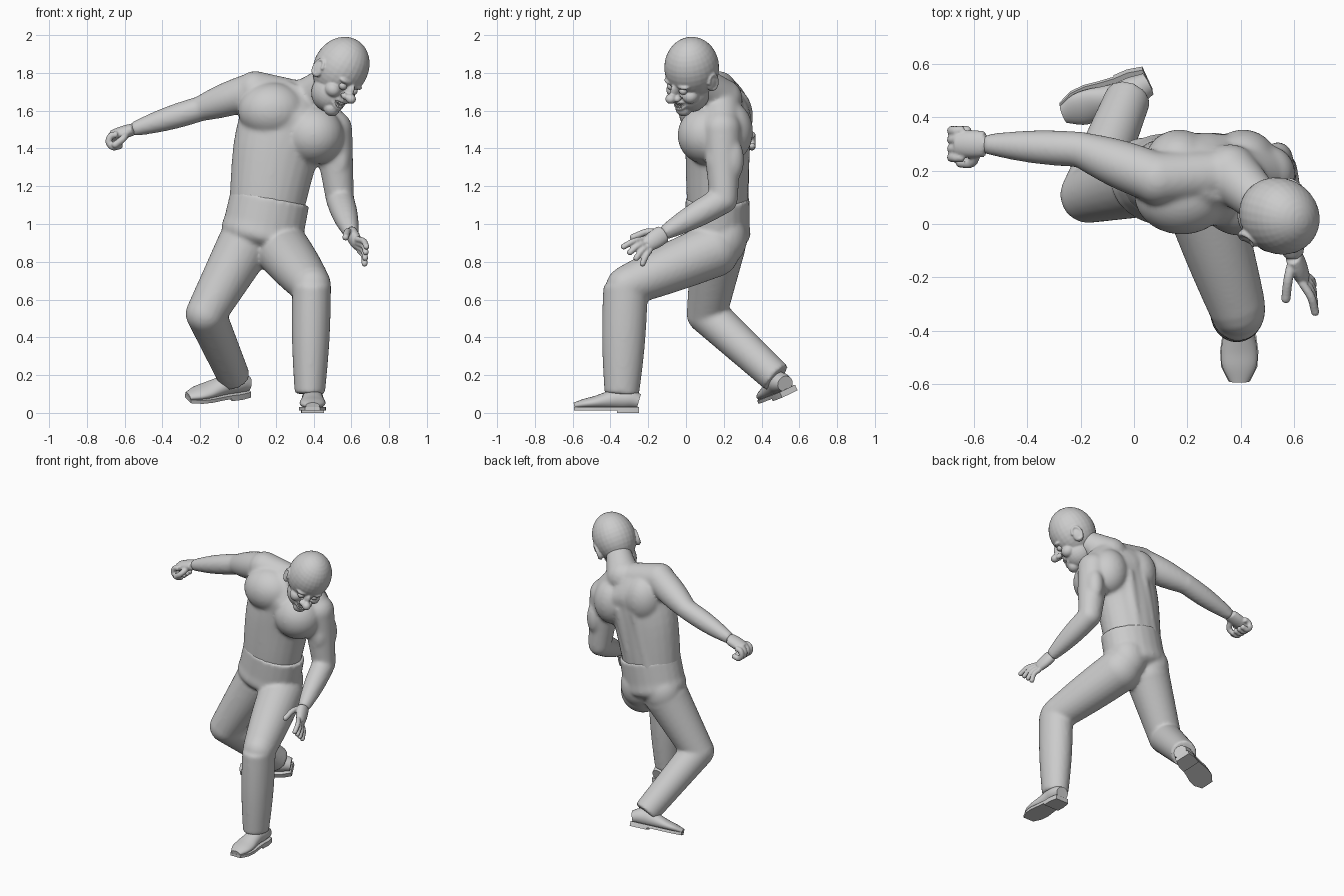
import bpy, bmesh, math
from mathutils import Vector, Matrix

cube = bpy.data.objects.get("Cube")
if cube:
    bpy.data.objects.remove(cube)

grey = bpy.data.materials.new("plain_grey")
grey.use_nodes = True
colour = (.6, .6, .6, 1)
grey.diffuse_color = colour
grey.node_tree.nodes["Principled BSDF"].inputs["Base Color"].default_value = colour

# Joints of the pose
skull = Vector((.525, .035, 1.795))
neck_base = Vector((.36, .19, 1.66))
right_shoulder = Vector((.09, .17, 1.71))
right_elbow = Vector((-.2, .28, 1.61))
right_wrist = Vector((-.56, .3, 1.5))
left_shoulder = Vector((.5, .19, 1.5))
left_elbow = Vector((.54, .2, 1.13))
left_wrist = Vector((.6, -.12, .95))
right_hip = Vector((.03, .17, .88))
right_knee = Vector((-.17, .11, .525))
right_ankle = Vector((-.02, .48, .185))
left_hip = Vector((.24, .14, .86))
left_knee = Vector((.39, -.32, .67))
left_ankle = Vector((.38, -.34, .1))
sideways = Vector((1, 0, -.2))


def spline(stations, steps):
    """Catmull-Rom samples through stations of position and two radii."""
    pts = [Vector(s) for s in stations]
    pts = [2 * pts[0] - pts[1]] + pts + [2 * pts[-1] - pts[-2]]
    samples = []
    for before, start, end, after in zip(pts, pts[1:], pts[2:], pts[3:]):
        go, stop = (end - before) / 2, (after - start) / 2
        for k in range(steps):
            t = k / steps
            ease = t * t * (3 - 2 * t)
            samples.append(start.lerp(end, ease) + go * t * (1 - t) ** 2 - stop * t * t * (1 - t))
    return samples + [pts[-2]]


def loft(bm, stations, ref, steps=4, sides=24):
    """Closed tube with elliptical rings; the first radius lies along ref."""
    samples = spline(stations, steps)
    centres = [Vector(s[:3]) for s in samples]
    last = len(centres) - 1
    angles = [math.tau * k / sides for k in range(sides)]
    rings = []
    for i, sample in enumerate(samples):
        tangent = (centres[min(i + 1, last)] - centres[max(i - 1, 0)]).normalized()
        side = Vector(ref)
        side = (side - tangent * side.dot(tangent)).normalized() * sample[3]
        other = tangent.cross(side).normalized() * sample[4]
        rings.append([bm.verts.new(centres[i] + side * math.cos(a) + other * math.sin(a)) for a in angles])
    for low, high in zip(rings, rings[1:]):
        bridge(bm, low, high)
    bm.faces.new(rings[0][::-1])
    bm.faces.new(rings[-1])


def bridge(bm, low, high):
    for k in range(len(low)):
        bm.faces.new((low[k - 1], low[k], high[k], high[k - 1]))


def ball(bm, centre, x, y, z):
    matrix = Matrix.Translation(centre) @ Matrix.Diagonal((x, y, z, 1))
    bmesh.ops.create_uvsphere(bm, u_segments=28, v_segments=18, radius=1, matrix=matrix)


def pair(bm, centre, x, y, z):
    for side in (1, -1):
        ball(bm, (side * centre[0], centre[1], centre[2]), x, y, z)


def limb(bm, a, b, start, end, swell=0, flat=1, ref=(.3, .9, .1)):
    """Tapered limb from joint a to joint b, with a muscle swelling and a round start."""
    stations = []
    for k in range(5):
        t = k / 4
        r = start + (end - start) * t + swell * math.sin(math.pi * t)
        stations.append((*a.lerp(b, t), r, r * flat))
    loft(bm, stations, ref)
    ball(bm, a, start, start, start)


def finger(bm, points, r, ref=(.1, .2, 1)):
    loft(bm, [(*p, r, r) for p in points], ref, sides=12)
    ball(bm, points[-1], r, r, r)


def trunk(bm, rows):
    """Body column from rows of sideways position, height and half width."""
    loft(bm, [(x, .167, z, w, min(.8 * w, .17)) for x, z, w in rows], sideways)


def finish(name, bm, matrix=Matrix(), voxel=0, smooth=3):
    bmesh.ops.recalc_face_normals(bm, faces=bm.faces)
    mesh = bpy.data.meshes.new(name)
    bm.to_mesh(mesh)
    bm.free()
    mesh.transform(matrix)
    mesh.materials.append(grey)
    obj = bpy.data.objects.new(name, mesh)
    bpy.context.collection.objects.link(obj)
    bpy.ops.object.select_all(action='DESELECT')
    obj.select_set(True)
    bpy.context.view_layer.objects.active = obj
    bpy.ops.object.shade_smooth_by_angle(angle=math.radians(50))
    if voxel:
        remesh = obj.modifiers.new("merge", 'REMESH')
        remesh.mode = 'VOXEL'
        remesh.voxel_size = voxel
        remesh.use_smooth_shade = True
        obj.modifiers.new("soften", 'SMOOTH').iterations = smooth


def frame(origin, back, up):
    """Local axes: x left, y back, z up."""
    back = Vector(back).normalized()
    up = Vector(up)
    up = (up - back * up.dot(back)).normalized()
    axes = Matrix((back.cross(up), back, up)).transposed().to_4x4()
    return Matrix.Translation(origin) @ axes


# Bare upper body: torso, neck, shoulders and arms
bm = bmesh.new()
trunk(bm, [(.14, 1, .19), (.16, 1.15, .205), (.2, 1.38, .23), (.25, 1.5, .26), (.28, 1.6, .25), (.34, 1.72, .1)])
limb(bm, neck_base, skull, .11, .07)
limb(bm, right_shoulder, neck_base, .1, .09)
limb(bm, neck_base, left_shoulder, .1, .1)
limb(bm, right_shoulder, right_elbow, .095, .067, .01)
limb(bm, right_elbow, right_wrist, .067, .037, .01)
limb(bm, left_shoulder, left_elbow, .105, .075)
limb(bm, left_elbow, left_wrist, .074, .039, .01)
# Chest, shoulder blades, upper arm muscles and back ridges
ball(bm, (.18, .11, 1.6), .18, .15, .15)
ball(bm, (.4, .11, 1.47), .16, .155, .155)
for x, z in ((.17, 1.57), (.41, 1.49)):
    ball(bm, (x, .23, z), .13, .125, .16)
for y in (.17, .24):
    ball(bm, (.54, y, 1.34), .058, .068, .12)
for offset in (-.06, .06):
    limb(bm, Vector((.15 + offset, .28, 1.1)), Vector((.25 + offset, .3, 1.5)), .045, .045)
finish("upper_body", bm, voxel=.011, smooth=10)

# Trousers: waist, seat and both legs
bm = bmesh.new()
trunk(bm, [(.17, 1.14, .212), (.14, 1, .215), (.12, .92, .21), (.11, .86, .1)])
limb(bm, left_hip, left_knee, .145, .107, .005)
limb(bm, left_knee, left_ankle, .103, .08, .008, 1.15, sideways)
limb(bm, right_hip, right_knee, .145, .107)
limb(bm, right_knee, right_ankle, .107, .086)
for x in (.04, .22):
    ball(bm, (x, .2, .93), .13, .125, .15)
finish("trousers", bm, voxel=.011, smooth=8)

# Open left hand with spread fingers
bm = bmesh.new()
first, fourth = Vector((.63, -.22, .92)), Vector((.64, -.19, .86))
first_tip, fourth_tip = Vector((.68, -.33, .88)), Vector((.67, -.23, .79))
limb(bm, left_wrist, first.lerp(fourth, .5), .032, .026, .004, 1.5, (1, .3, .3))
for k in range(4):
    root, tip = first.lerp(fourth, k / 3), first_tip.lerp(fourth_tip, k / 3)
    finger(bm, [root, root.lerp(tip, .5) + Vector((.01, 0, .01)), tip], .016)
finger(bm, [left_wrist, Vector((.58, -.2, .96)), Vector((.57, -.28, .93))], .018)
finish("left_hand", bm, voxel=.006, smooth=2)

# Curled right hand
bm = bmesh.new()
limb(bm, right_wrist, Vector((-.67, .3, 1.465)), .032, .029, .004, 1.5, (0, 0, 1))
for k in range(4):
    curl = [math.radians(a) for a in range(70, 350, 60)]
    finger(bm, [(-.65 + .035 * math.cos(a), .35 - k / 30, 1.44 + .035 * math.sin(a)) for a in curl], .018, (0, 1, 0))
finger(bm, [(-.59, .27, 1.48), (-.61, .23, 1.45), (-.65, .23, 1.42)], .019)
finish("right_hand", bm, voxel=.006, smooth=2)

# Head with jaw, cheeks, brow, nose and ears
head = frame(skull, (-.57, .68, .45), (.52, -.12, .84))
bm = bmesh.new()
ball(bm, (0, 0, .04), .14, .15, .168)
ball(bm, (0, -.03, -.1), .098, .105, .105)
ball(bm, (0, -.1, -.165), .045, .04, .04)
pair(bm, (.06, -.09, -.07), .042, .045, .04)
pair(bm, (.045, -.12, .005), .042, .028, .016)
ball(bm, (0, -.14, -.035), .02, .03, .045)
ball(bm, (0, -.18, -.06), .028, .03, .026)
pair(bm, (.026, -.155, -.065), .018, .022, .017)
pair(bm, (.13, .01, -.02), .016, .034, .048)
for side in (1, -1):
    rim = [math.radians(a) for a in range(-110, 171, 40)]
    finger(bm, [(side * .14, .01 + .03 * math.cos(a), .043 * math.sin(a) - .01) for a in rim], .009, (1, 0, 0))


def grin(x, z):
    """Point on the upturned, curved mouth."""
    return x, 12 * x * x - .137, z + 6 * x * x - .122


turns = [math.tau * k / 12 for k in range(13)]
finger(bm, [grin(.048 * math.cos(a), .022 * math.sin(a)) for a in turns], .009, (0, 1, 0))
finish("head", bm, head, voxel=.0055, smooth=3)

# Eyes and teeth
bm = bmesh.new()
pair(bm, (.045, -.124, -.025), .023, .022, .02)
finish("eyes", bm, head)
bm = bmesh.new()
for k in range(-3, 4):
    for z in (-.011, .011):
        ball(bm, grin(.011 * k, z), .005, .007, .01)
finish("teeth", bm, head)

# Half widths and top heights of the shoes, evenly spaced from heel to toe
widths = (.045, .057, .055, .06, .068, .064, .036)
tops = (.1, .13, .13, .11, .09, .075, .055)


def shoe(side, place):
    upper = bmesh.new()
    rows = [(-.057 * k, w, top) for k, (w, top) in enumerate(zip(widths, tops))]
    loft(upper, [(0, y, top / 2 + .01, w, top / 2 - .01) for y, w, top in rows], (1, 0, 0))
    finish(side + "_shoe", upper, place)
    # Flat sole and heel block
    sole = bmesh.new()
    for count, bottom, top in ((len(rows), .013, .032), (3, 0, .02)):
        edge = [(w + .004, y) for y, w, _ in rows[:count]]
        loop = edge + [(-x, y) for x, y in reversed(edge)]
        low, high = ([sole.verts.new((x, y, z)) for x, y in loop] for z in (bottom, top))
        sole.faces.new(low[::-1])
        sole.faces.new(high)
        bridge(sole, low, high)
    finish(side + "_sole", sole, place)


shoe("left", frame((.395, -.25, 0), (0, 1, 0), (0, 0, 1)))
shoe("right", frame((.05, .55, .1), (.92, .36, .13), (-.1, -.45, .85)))
